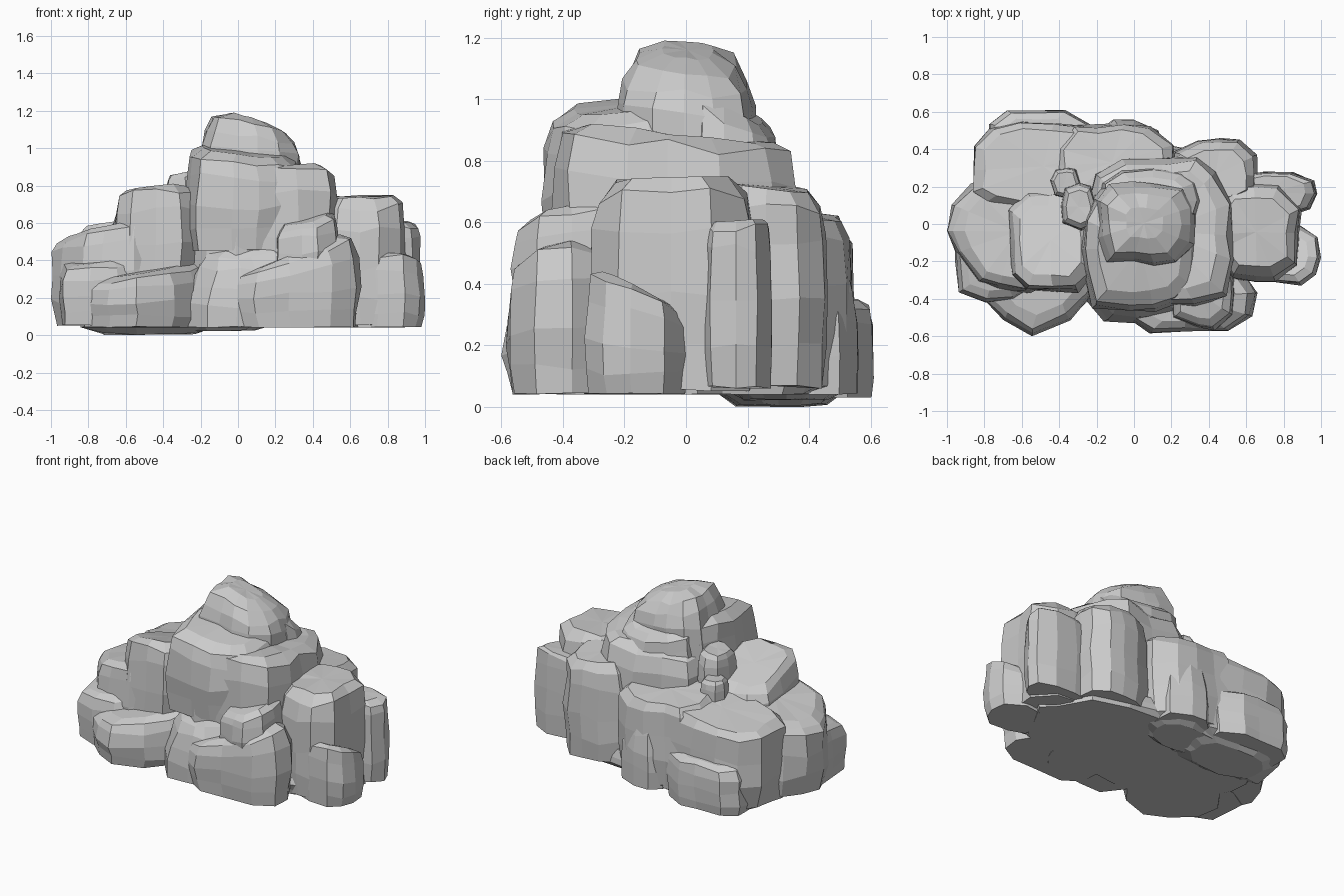
import bpy, bmesh, math, random
from mathutils import Vector

if "Cube" in bpy.data.objects:
    bpy.data.objects.remove(bpy.data.objects["Cube"], do_unlink=True)

# Plain grey stone
stone = bpy.data.materials.new("grey_stone")
stone.use_nodes = True
GREY = (0.6, 0.6, 0.6, 1)
stone.diffuse_color = GREY
stone.node_tree.nodes["Principled BSDF"].inputs["Base Color"].default_value = GREY

# Height fraction and width of each ring of a boulder
BOULDER = [(0, .93), (.2, .98), (.45, 1), (.75, .97), (.92, .89), (1, .7)]
BLOCK = [(0, .95), (.25, 1), (.55, .99), (.83, .97), (.95, .91), (1, .76)]
SLOPED = [(0, .96), (.25, 1), (.5, .95), (.72, .83), (.9, .66), (1, .4)]
KEEL = [(0, .6), (.08, .93), (.35, 1), (.65, .98), (.92, .94), (1, .8)]
CREST = [(0, 1), (.3, .99), (.55, .97), (.75, .88), (.9, .7), (1, .36)]


def rock(name, x, y, z, tilt=(0, 0), profile=BOULDER, sides=12, seed=1, square=3.4):
    """Faceted boulder fitted to the x, y and z ranges; tilt slopes its top."""
    rng = random.Random(seed)
    spans = [x, y, z]
    size = Vector([b - a for a, b in spans])
    # Uneven outline shared by all rings gives upright ridges
    outline = []
    for i in range(sides):
        a = math.tau * (i + rng.uniform(-.22, .22)) / sides
        c, s = math.cos(a), math.sin(a)
        r = (abs(c) ** square + abs(s) ** square) ** (-1 / square) * rng.uniform(.93, 1.04)
        outline.append((c * r, s * r))
    points = []
    for f, w in profile:
        shift = rng.uniform(-.03, .03)
        for px, py in outline:
            k = w * rng.uniform(.96, 1.03)
            dx, dy = (px * k + shift) * size.x / 2, (py * k) * size.y / 2
            slope = f * f * (tilt[0] * dx + tilt[1] * dy)
            wobble = rng.uniform(-.035, .035) if 0 < f < 1 else rng.uniform(-.01, .01)
            points.append(Vector((dx, dy, (f + wobble) * size.z + slope)))
    # Fit to the wanted ranges
    for axis, (lo, hi) in enumerate(spans):
        a = min(p[axis] for p in points)
        b = max(p[axis] for p in points)
        for p in points:
            p[axis] = lo + (p[axis] - a) / (b - a) * (hi - lo)
    bm = bmesh.new()
    verts = [bm.verts.new(p) for p in points]
    for j in range(len(profile) - 1):
        for i in range(sides):
            n = (i + 1) % sides
            lower, upper = j * sides, (j + 1) * sides
            bm.faces.new([verts[lower + i], verts[lower + n], verts[upper + n], verts[upper + i]])
    bm.faces.new(verts[:sides][::-1])
    top = bm.faces.new(verts[-sides:])
    bmesh.ops.poke(bm, faces=[top])
    bmesh.ops.recalc_face_normals(bm, faces=bm.faces[:])
    mesh = bpy.data.meshes.new(name)
    bm.to_mesh(mesh)
    bm.free()
    mesh.materials.append(stone)
    obj = bpy.data.objects.new(name, mesh)
    bpy.context.collection.objects.link(obj)


# Central mass and summit
rock("base_rock", (-.84, .8), (-.42, .44), (.04, .2), sides=18, seed=2, square=2.5)
rock("core_rock", (-.29, .56), (-.45, .37), (.05, .92), (.03, -.1), BLOCK, sides=16, seed=3, square=4)
rock("shoulder_rock", (-.3, .35), (-.47, .22), (.45, 1.03), (-.12, .12), sides=14, seed=5)
rock("summit_rock", (-.22, .34), (-.24, .23), (.75, 1.19), (-.3, -.1), CREST, sides=14, seed=8, square=4.5)
rock("summit_back_rock", (-.2, .36), (-.05, .31), (.5, 1.06), (-.1, -.6), sides=12, seed=12)

# Front ledges
rock("front_middle_rock", (-.28, .4), (-.53, -.1), (.04, .58), (.2, .5), SLOPED, sides=14, seed=21)
rock("front_right_rock", (-.05, .66), (-.585, -.2), (.04, .54), (.5, .1), sides=12, seed=23)
rock("front_ledge_rock", (.2, .54), (-.57, -.2), (.3, .67), (.25, .25), sides=10, seed=24)
rock("front_left_rock", (-.86, -.16), (-.6, .1), (.04, .39), (.2, .1), sides=12, seed=28, square=1.4)

# Left side
rock("left_rock", (-1, -.28), (-.37, .29), (.05, .65), (.25, -.05), BLOCK, sides=14, seed=31, square=2.6)
rock("left_upper_rock", (-.68, -.2), (-.37, .2), (.25, .81), (.1, -.35), sides=12, seed=33)
rock("left_corner_rock", (-.96, -.5), (-.42, .0), (.05, .45), (.15, .2), sides=10, seed=35)

# Right side
rock("right_rock", (.38, .9), (-.31, .22), (.05, .75), (.02, .03), sides=12, seed=41)
rock("right_front_rock", (.62, 1), (-.33, .01), (.04, .44), (.05, -.55), sides=10, seed=43)
rock("right_back_rock", (.5, .98), (.05, .28), (.06, .61), (.02, 0), BLOCK, sides=10, seed=45)
rock("right_rear_rock", (.2, .66), (.08, .46), (.06, .73), (-.05, -.1), sides=12, seed=47)

# Back
rock("back_left_rock", (-.86, -.05), (.06, .56), (0, .66), (.12, -.15), KEEL, sides=14, seed=51)
rock("back_middle_rock", (-.45, .22), (.1, .54), (.02, .68), (-.05, -.2), KEEL, sides=14, seed=53)
rock("back_low_rock", (-.78, -.2), (.3, .61), (.03, .37), (0, -.1), sides=12, seed=55)
rock("back_right_low_rock", (-.2, .14), (.3, .56), (.04, .55), (0, -.3), SLOPED, sides=10, seed=57)

# Small stones in the rear gap
rock("gap_upper_stone", (-.39, -.2), (-.04, .22), (.55, .88), (.2, 0), sides=8, seed=61)
rock("gap_lower_stone", (-.45, -.28), (.14, .3), (.5, .74), sides=8, seed=63)
